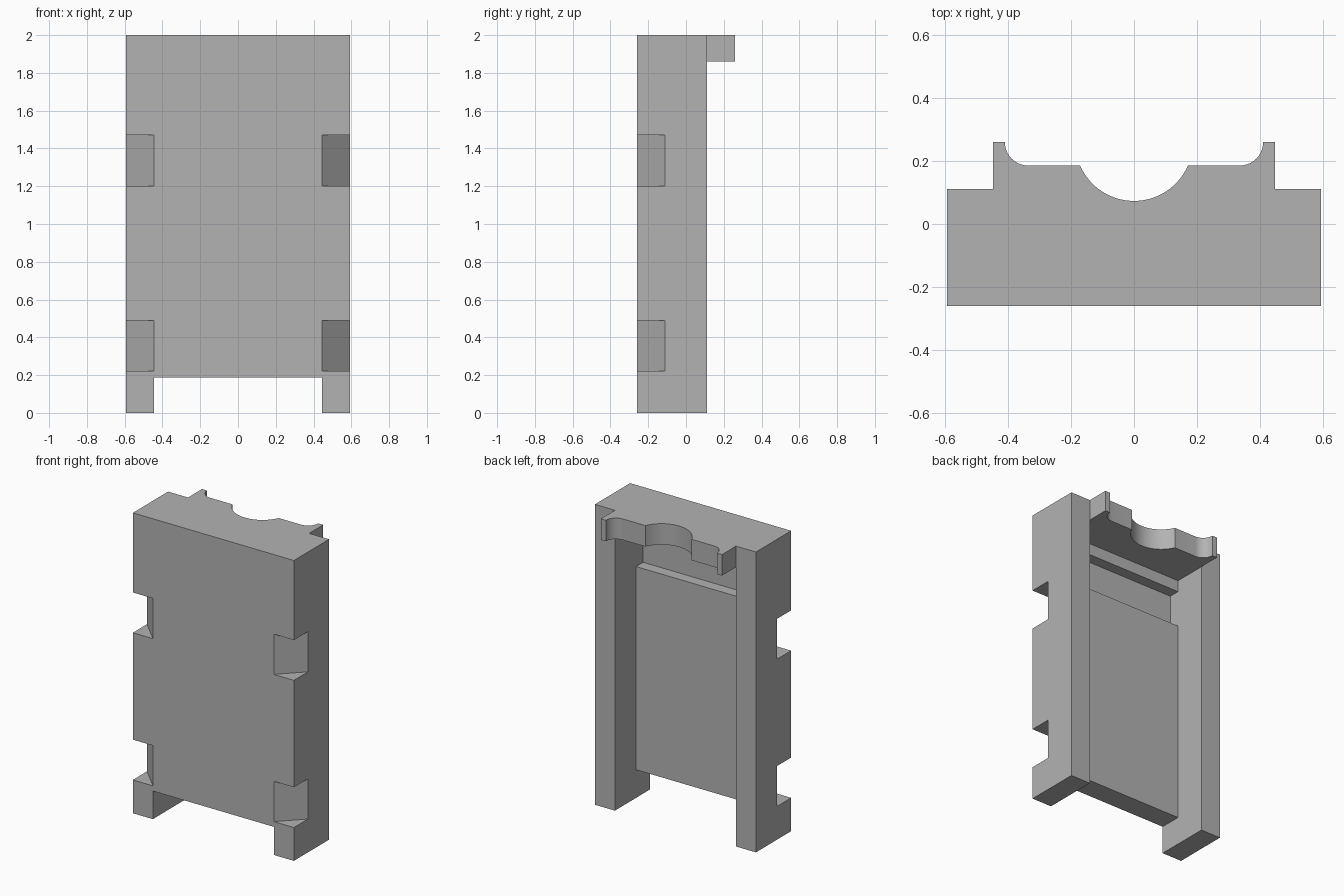
import bpy
import bmesh
import math

cube = bpy.data.objects.get("Cube")
if cube:
    bpy.data.objects.remove(cube)

HALF_W, INNER = 0.593, 0.446        # outer half width, inside of the legs
FRONT, BACK, RIM = -0.259, 0.111, 0.259
CUT = 0.148                         # size of the corner notches

grey = bpy.data.materials.new("plain grey")
grey.use_nodes = True
colour = (0.45, 0.45, 0.45, 1)
grey.diffuse_color = colour
grey.node_tree.nodes["Principled BSDF"].inputs["Base Color"].default_value = colour


def prism(name, outline, z0, z1):
    """Extrude a horizontal outline from z0 to z1."""
    bm = bmesh.new()
    base = bm.faces.new([bm.verts.new((x, y, z0)) for x, y in outline])
    top = bmesh.ops.extrude_face_region(bm, geom=[base])["geom"]
    verts = [v for v in top if isinstance(v, bmesh.types.BMVert)]
    bmesh.ops.translate(bm, verts=verts, vec=(0, 0, z1 - z0))
    bmesh.ops.recalc_face_normals(bm, faces=bm.faces)
    mesh = bpy.data.meshes.new(name)
    bm.to_mesh(mesh)
    bm.free()
    obj = bpy.data.objects.new(name, mesh)
    bpy.context.collection.objects.link(obj)
    return obj


def rect(x, y0, y1):
    return [(-x, y0), (x, y0), (x, y1), (-x, y1)]


def arc(cx, cy, r, a0, a1, steps):
    angles = [math.radians(a0 + (a1 - a0) * i / steps) for i in range(steps + 1)]
    return [(cx + r * math.cos(a), cy + r * math.sin(a)) for a in angles]


# Body outline: block with a shaped ledge on the back
half = [(HALF_W, FRONT), (HALF_W, BACK), (INNER, BACK), (INNER, RIM)]
half += arc(0.335, RIM, 0.074, 0, -90, 10)
half += arc(0, RIM, 0.186, -23.5, -90, 16)
outline = half + [(-x, y) for x, y in reversed(half[:-1])]
body = prism("back_panel_body", outline, 0, 2)
body.data.materials.append(grey)

# Cutters: recess between the legs, gap at the foot, groove below the ledge
cutters = [
    prism("recess_cutter", rect(INNER, -0.112, 0.5), -0.1, 1.783),
    prism("ledge_cutter", rect(INNER, -0.112, 0.5), 1.7, 1.86),
    prism("foot_cutter", rect(INNER, -0.5, 0.5), -0.2, 0.187),
    prism("groove_cutter", rect(INNER, -0.186, 0.4), 1.54, 1.783),
]

# Diagonal notches on both front corners
for side in (-1, 1):
    corner = [(HALF_W + 0.1, FRONT + CUT + 0.1), (HALF_W - CUT - 0.1, FRONT - 0.1),
              (HALF_W + 0.1, FRONT - 0.1)]
    for z in (0.222, 1.202):
        cutters.append(prism("notch_cutter", [(side * x, y) for x, y in corner], z, z + 0.268))

for cutter in cutters:
    mod = body.modifiers.new(cutter.name, "BOOLEAN")
    mod.operation = "DIFFERENCE"
    mod.solver = "EXACT"
    mod.object = cutter

# Bake the cuts and remove the cutters
graph = bpy.context.evaluated_depsgraph_get()
result = bpy.data.meshes.new_from_object(body.evaluated_get(graph))
body.modifiers.clear()
body.data = result
result.materials.clear()
result.materials.append(grey)
for cutter in cutters:
    bpy.data.objects.remove(cutter)

bpy.ops.object.select_all(action="DESELECT")
body.select_set(True)
bpy.context.view_layer.objects.active = body
bpy.ops.object.shade_smooth_by_angle(angle=math.radians(30))
